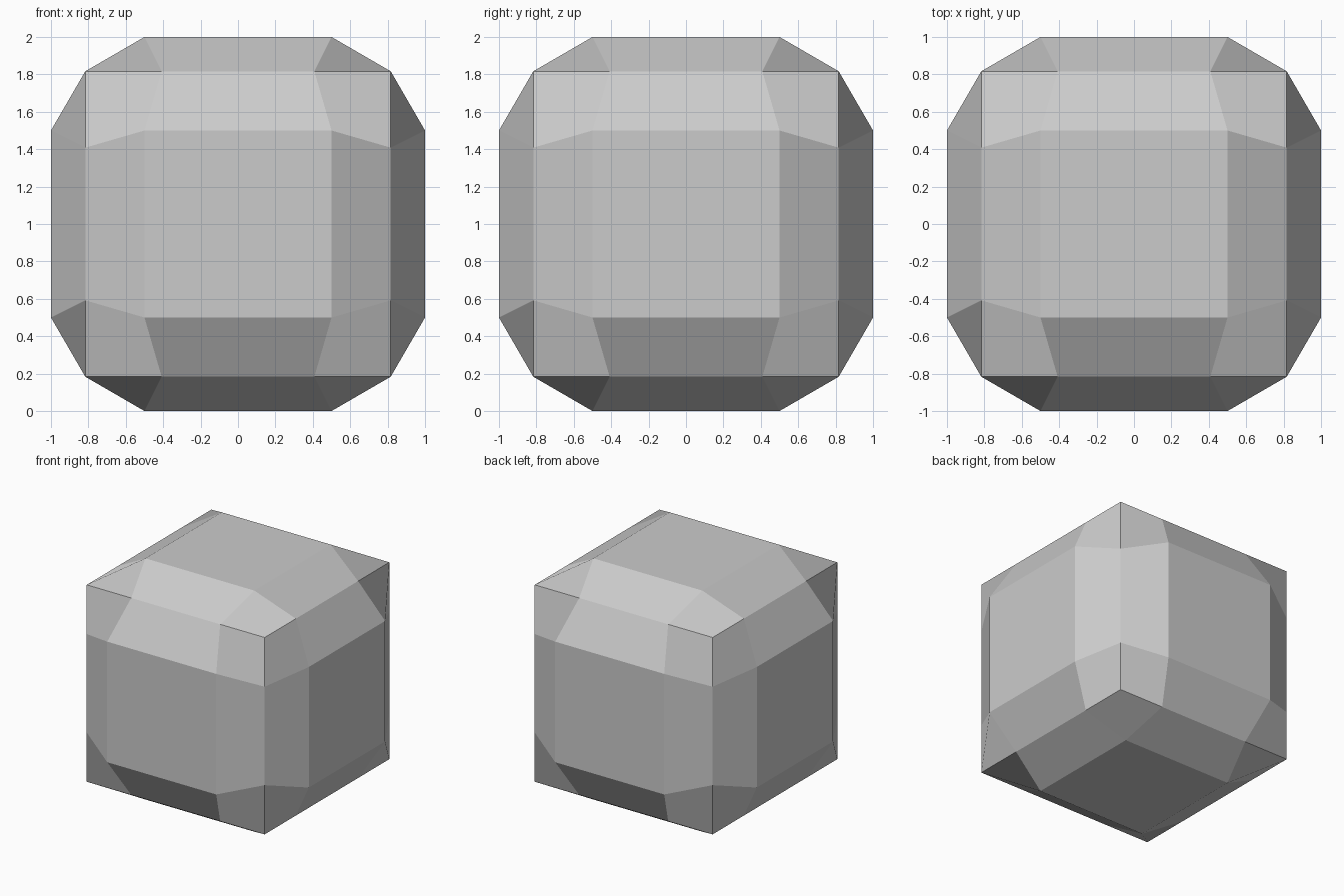
import bpy, bmesh
from mathutils import Matrix, Vector

if "Cube" in bpy.data.objects:
    bpy.data.objects.remove(bpy.data.objects["Cube"])

GRID = (-1.0, -0.5, 0.5, 1.0)
PULL = (2 / 3) ** 0.5          # edges and corners are drawn inwards by this factor


def face_point(u, v):
    """Point of the 4x4 grid on the top side of the block."""
    p = Vector((u, v, 1.0))
    return p if max(abs(u), abs(v)) < 1 else p * PULL


bm = bmesh.new()

# Six sides, each a 3x3 patch of quads rotated into place
turns = [Matrix.Rotation(a * 1.5707963267948966, 3, 'X') for a in range(4)]
turns += [Matrix.Rotation(s * 1.5707963267948966, 3, 'Y') for s in (-1, 1)]
for turn in turns:
    for i in range(3):
        for j in range(3):
            quad = [face_point(GRID[i + a], GRID[j + b])
                    for a, b in ((0, 0), (1, 0), (1, 1), (0, 1))]
            # start at the outermost vertex so corner quads fold outwards
            k = max(range(4), key=lambda n: round(quad[n].length, 4))
            quad = quad[k:] + quad[:k]
            bm.faces.new([bm.verts.new(turn @ p) for p in quad])

bmesh.ops.remove_doubles(bm, verts=bm.verts, dist=0.001)
bmesh.ops.recalc_face_normals(bm, faces=bm.faces)
bmesh.ops.translate(bm, verts=bm.verts, vec=(0, 0, 1))

# Rounded block
mesh = bpy.data.meshes.new("rounded_block")
bm.to_mesh(mesh)
bm.free()
block = bpy.data.objects.new("rounded_block", mesh)
bpy.context.collection.objects.link(block)
